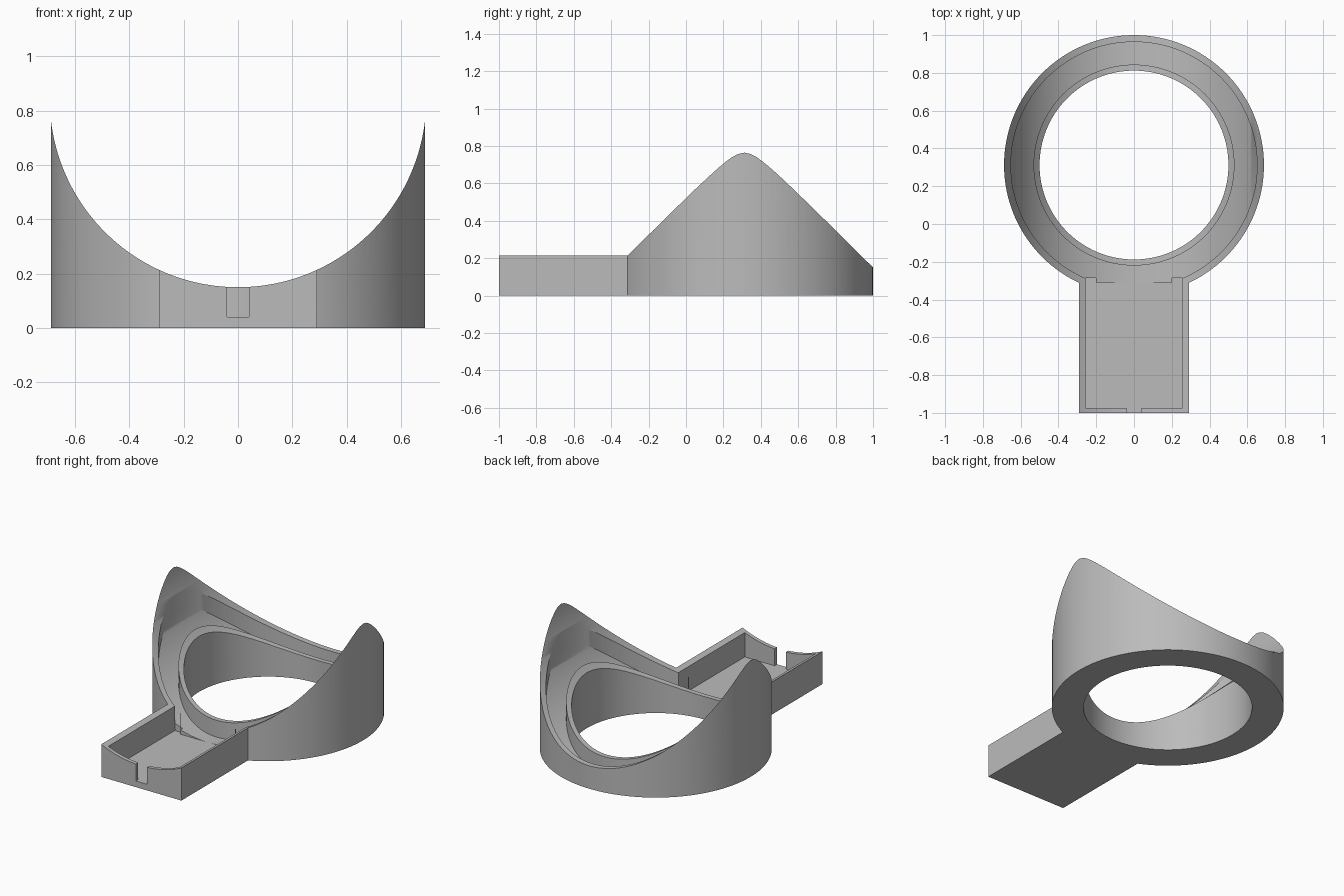
import bpy
import bmesh
import math
from mathutils import Vector

if "Cube" in bpy.data.objects:
    bpy.data.objects.remove(bpy.data.objects["Cube"], do_unlink=True)

RING_Y = 0.312         # ring centre
OUTER, INNER = 0.688, 0.5
SADDLE_R, SADDLE_Z = 0.6925, 0.8425
FLOOR = 0.04
DEPTH = 0.11
SEGMENTS = 128


def prism(name, outline, offset):
    """Extrude a closed outline of points along an offset."""
    bm = bmesh.new()
    face = bm.faces.new([bm.verts.new(p) for p in outline])
    extruded = bmesh.ops.extrude_face_region(bm, geom=[face])["geom"]
    moved = [v for v in extruded if isinstance(v, bmesh.types.BMVert)]
    bmesh.ops.translate(bm, verts=moved, vec=Vector(offset))
    bmesh.ops.recalc_face_normals(bm, faces=bm.faces)
    mesh = bpy.data.meshes.new(name)
    bm.to_mesh(mesh)
    bm.free()
    obj = bpy.data.objects.new(name, mesh)
    bpy.context.collection.objects.link(obj)
    return obj


def disc(name, radius, bottom, top):
    angles = [math.tau * i / SEGMENTS for i in range(SEGMENTS)]
    outline = [(radius * math.cos(a), RING_Y + radius * math.sin(a), bottom) for a in angles]
    return prism(name, outline, (0, 0, top - bottom))


def box(name, x0, x1, y0, y1, z0, z1):
    return prism(name, [(x0, y0, z0), (x1, y0, z0), (x1, y1, z0), (x0, y1, z0)], (0, 0, z1 - z0))


def trough(name, drop):
    """Round-bottomed solid along y that shapes the saddle curve."""
    angles = [math.pi + math.pi * i / SEGMENTS for i in range(SEGMENTS + 1)]
    outline = [(SADDLE_R * math.cos(a), -2, SADDLE_Z - drop + SADDLE_R * math.sin(a)) for a in angles]
    outline += [(SADDLE_R, -2, 2), (-SADDLE_R, -2, 2)]
    return prism(name, outline, (0, 4, 0))


def combine(obj, other, operation):
    """Apply a boolean and discard the second solid."""
    mod = obj.modifiers.new("boolean", "BOOLEAN")
    mod.operation = operation
    mod.solver = "EXACT"
    mod.object = other
    bpy.context.view_layer.objects.active = obj
    bpy.ops.object.modifier_apply(modifier=mod.name)
    bpy.data.objects.remove(other, do_unlink=True)


# Ring and handle body
body = disc("ring_tray", OUTER, 0, 1)
combine(body, box("handle", -0.29, 0.29, -1, -0.25, 0, 0.5), "UNION")
combine(body, disc("hole", INNER, -0.5, 1.5), "DIFFERENCE")
combine(body, trough("saddle_cut", 0), "DIFFERENCE")

# Channel running around the ring, its floor parallel to the rim
channel = disc("channel", 0.652, -0.2, 1.4)
combine(channel, disc("channel_core", 0.532, -0.5, 1.7), "DIFFERENCE")
combine(channel, trough("channel_floor", DEPTH), "INTERSECT")
combine(body, channel, "DIFFERENCE")

# Flat pocket in the handle, opened at the corners into the channel
combine(body, box("pocket", -0.257, 0.257, -0.975, -0.31, FLOOR, 1), "DIFFERENCE")
for side in (-1, 1):
    x0, x1 = sorted((side * 0.2, side * 0.257))
    combine(body, box("corner", x0, x1, -0.4, -0.287, FLOOR, 1), "DIFFERENCE")

# Cable notch in the end wall
combine(body, box("notch", -0.04, 0.04, -1.1, -0.9, FLOOR, 1), "DIFFERENCE")

# Single grey material
grey = bpy.data.materials.new("grey")
grey.use_nodes = True
colour = (0.5, 0.5, 0.5, 1)
grey.diffuse_color = colour
grey.node_tree.nodes["Principled BSDF"].inputs["Base Color"].default_value = colour
body.data.materials.clear()
body.data.materials.append(grey)
for poly in body.data.polygons:
    poly.material_index = 0

bpy.ops.object.select_all(action="DESELECT")
body.select_set(True)
bpy.context.view_layer.objects.active = body
bpy.ops.object.shade_smooth_by_angle(angle=math.radians(30))
